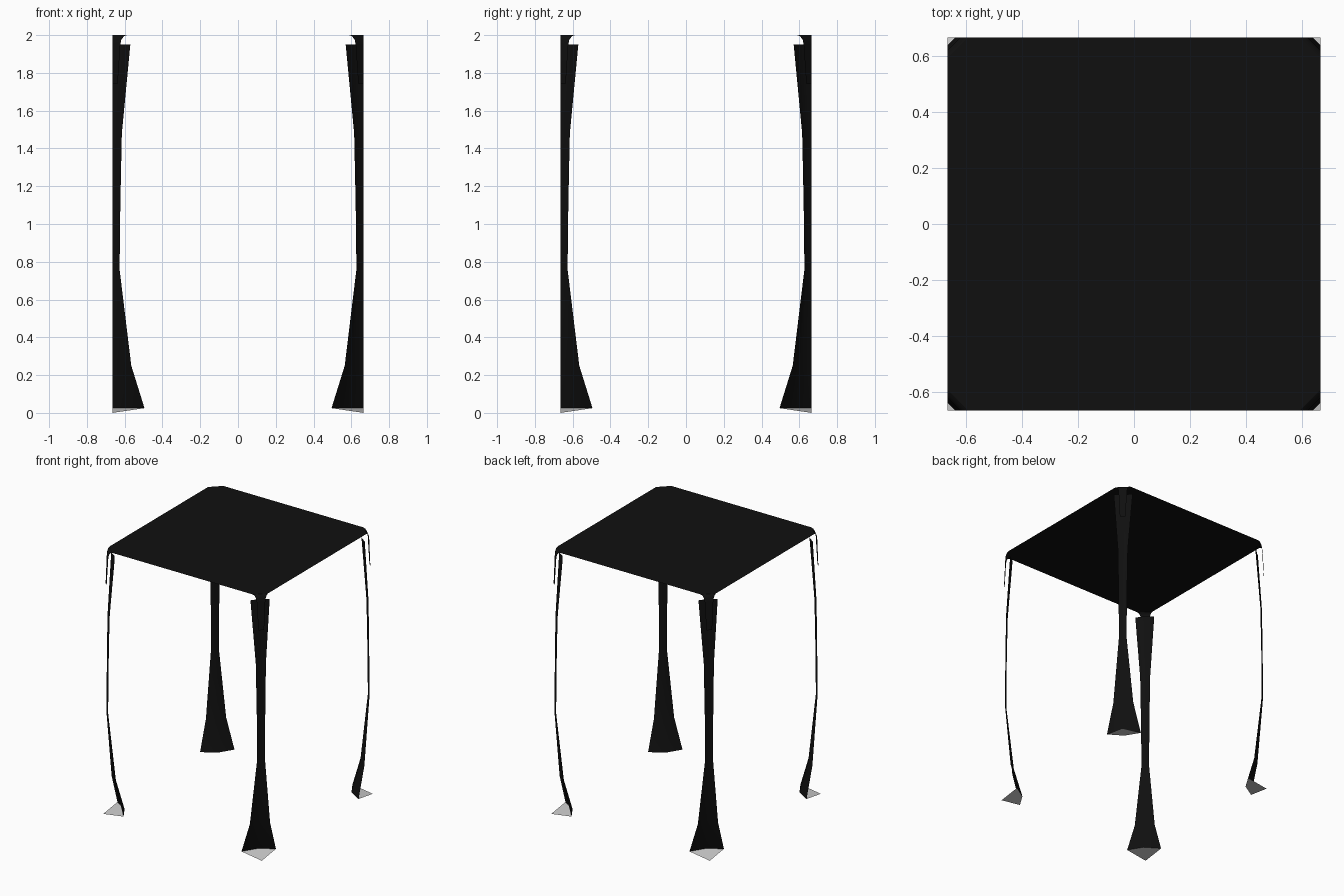
import bpy
from mathutils import Matrix
from math import pi

if "Cube" in bpy.data.objects:
    bpy.data.objects.remove(bpy.data.objects["Cube"])

H = 0.665  # half width of the square plan

black = bpy.data.materials.new("black_fabric")
black.diffuse_color = (0.005, 0.005, 0.005, 1)
black.use_nodes = True
black.node_tree.nodes["Principled BSDF"].inputs["Base Color"].default_value = black.diffuse_color


def make(name, verts, faces, mat=None, smooth=False):
    me = bpy.data.meshes.new(name)
    me.from_pydata(verts, [], faces)
    me.validate()
    if mat:
        me.materials.append(mat)
    for p in me.polygons:
        p.use_smooth = smooth
    ob = bpy.data.objects.new(name, me)
    bpy.context.collection.objects.link(ob)
    return ob


def row(d, z, fold):
    """Three points across the corner, cut back by d, middle pushed inward."""
    m = H - d / 2 - fold
    return [(H, H - d, z), (m, m, z), (H - d, H, z)]


def strip(profile):
    """Sheet spanning the corner from (cut, height, fold) rows."""
    verts = [p for r in profile for p in row(*r)]
    faces = []
    for i in range(len(profile) - 1):
        for j in range(2):
            a = 3 * i + j
            faces.append((a, a + 1, a + 4, a + 3))
    return verts, faces


# corner leg sheet, corner hook of the cover, and foot plate
leg = strip([(0.095, 1.95, 0.008), (0.05, 1.48, 0.006), (0.042, 1.1, 0.005),
             (0.038, 0.76, 0.005), (0.10, 0.25, 0.012), (0.17, 0.025, 0.02)])
hook = strip([(0.075, 2.0, 0), (0.06, 1.993, 0), (0.047, 1.975, 0),
              (0.042, 1.95, 0), (0.028, 1.74, 0)])
foot = ([(H, H, 0)] + row(0.17, 0.025, 0.02), [(0, 3, 2, 1)])

corners = ["back_right", "back_left", "front_left", "front_right"]
for k, c in enumerate(corners):
    rot = Matrix.Rotation(k * pi / 2, 4, 'Z')
    for ob in (make(c + "_leg", *leg, black, True),
               make(c + "_cover_hook", *hook, black, True),
               make(c + "_foot", *foot)):
        ob.data.transform(rot)

# flat canopy sheet with cut corners
e = H - 0.075
ring = [(H, -e), (H, e), (e, H), (-e, H), (-H, e), (-H, -e), (-e, -H), (e, -H)]
make("canopy_top", [(x, y, 2.0) for x, y in ring], [tuple(range(8))], black)
